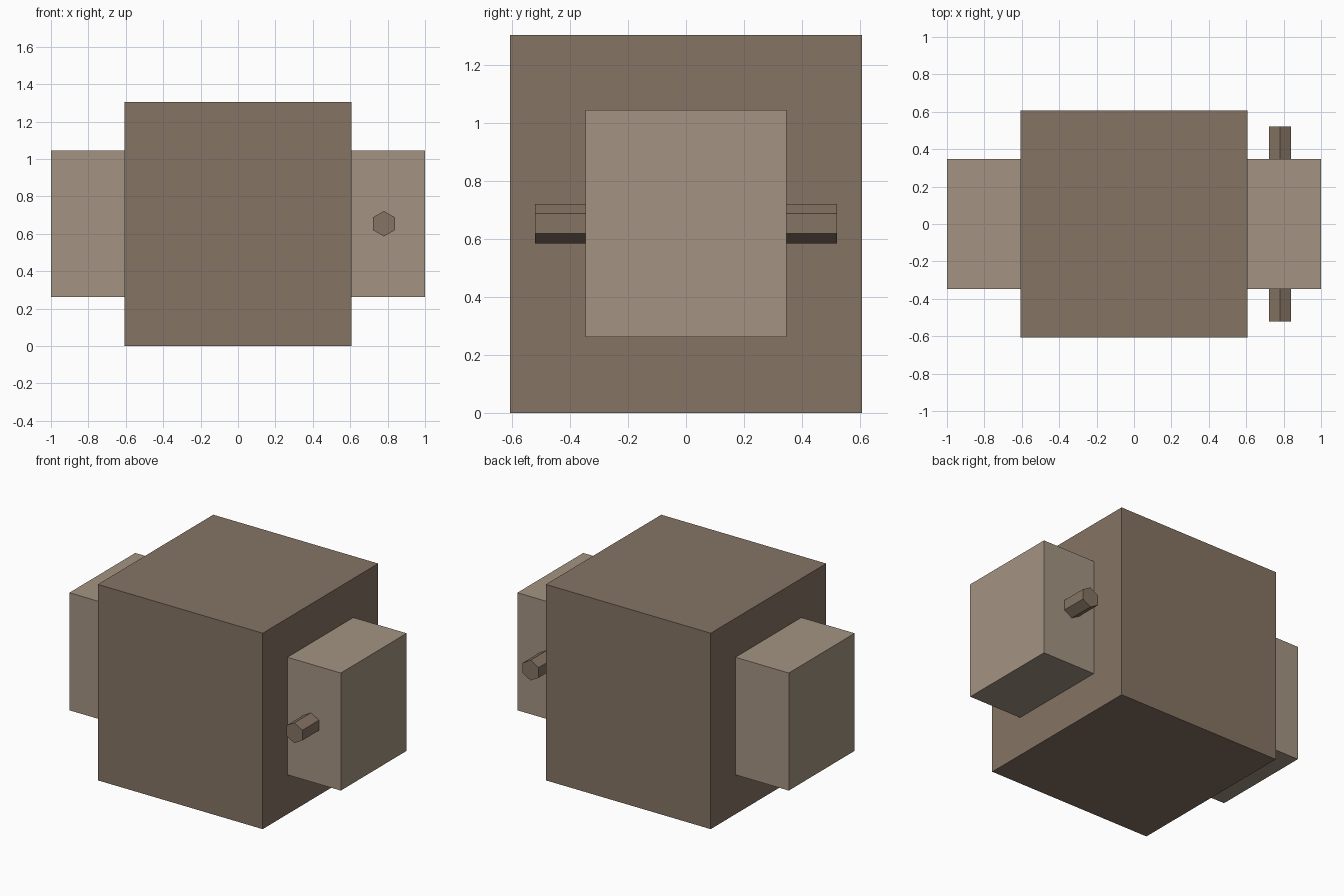
import bpy
from math import pi

if "Cube" in bpy.data.objects:
    bpy.data.objects.remove(bpy.data.objects["Cube"])


def material(name, color):
    mat = bpy.data.materials.new(name)
    mat.diffuse_color = (*color, 1)
    mat.use_nodes = True
    mat.node_tree.nodes["Principled BSDF"].inputs["Base Color"].default_value = mat.diffuse_color
    return mat


dark_wood = material("dark_wood", (0.235, 0.175, 0.127))
light_wood = material("light_wood", (0.371, 0.296, 0.223))


def box(name, size, z, mat):
    bpy.ops.mesh.primitive_cube_add(size=1, location=(0, 0, z))
    ob = bpy.context.object
    ob.name = name
    ob.scale = size
    bpy.ops.object.transform_apply(location=False, rotation=False, scale=True)
    ob.data.materials.append(mat)
    return ob


# Large block standing on the ground
box("post_block", (1.215, 1.215, 1.305), 0.6525, dark_wood)

# Beam passing through the block, showing at both ends
box("through_beam", (2.0, 0.693, 0.783), 0.6535, light_wood)

# Six-sided peg through the right end of the beam
bpy.ops.mesh.primitive_cylinder_add(
    vertices=6, radius=0.068, depth=1.042,
    location=(0.78, 0, 0.6535), rotation=(pi / 2, 0, 0))
peg = bpy.context.object
peg.name = "locking_peg"
peg.data.materials.append(dark_wood)
